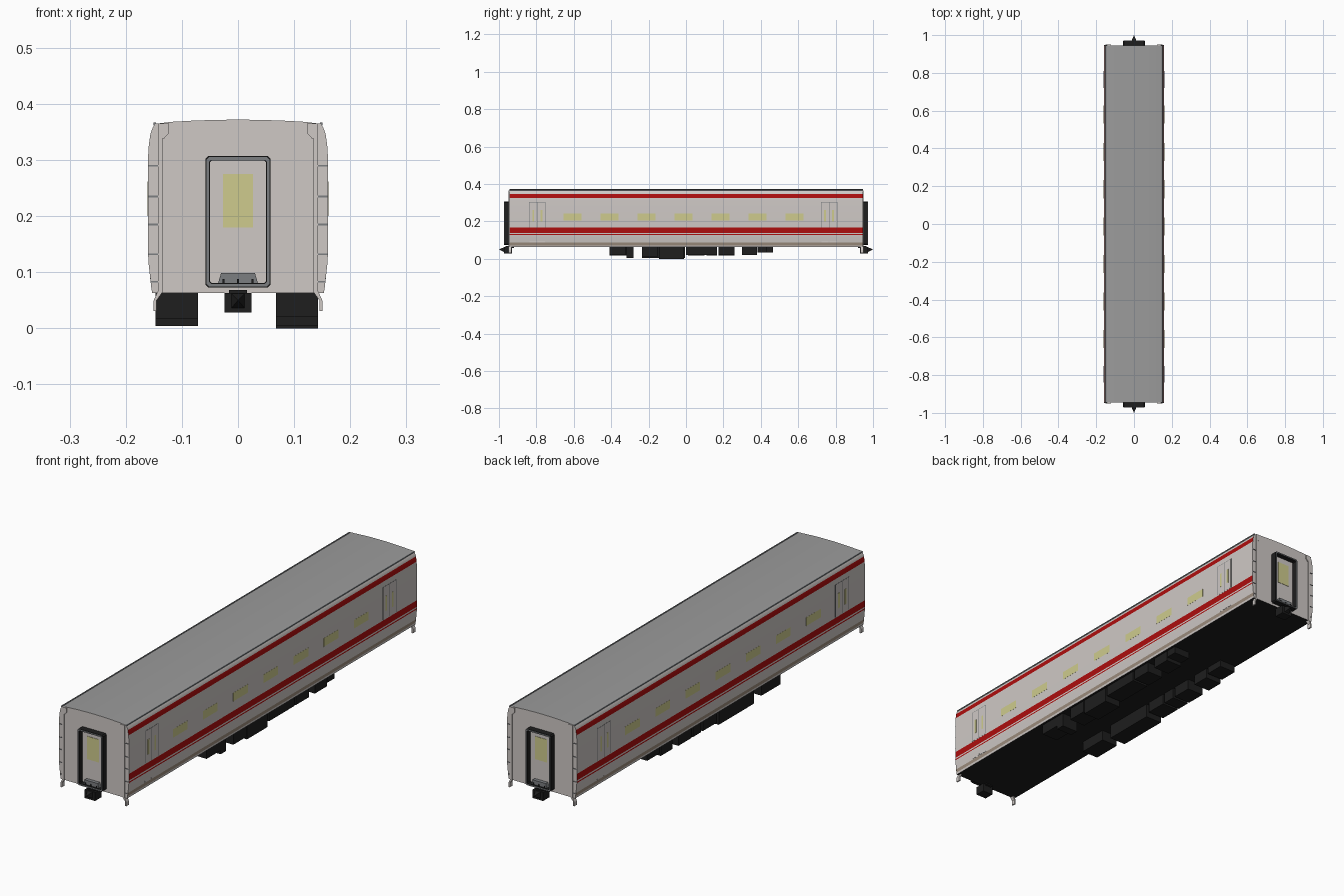
import bpy, bmesh, math
from mathutils import Vector

if "Cube" in bpy.data.objects:
    bpy.data.objects.remove(bpy.data.objects["Cube"])


def material(name, rgb):
    m = bpy.data.materials.new(name)
    m.diffuse_color = (*rgb, 1)
    m.use_nodes = True
    m.node_tree.nodes["Principled BSDF"].inputs["Base Color"].default_value = m.diffuse_color
    return m


BODY = material("light grey paint", (0.62, 0.58, 0.56))
ROOF = material("roof grey", (0.33, 0.33, 0.33))
RED = material("red stripe", (0.42, 0.004, 0.004))
GLASS = material("pale yellow glass", (0.62, 0.60, 0.27))
SKIRT = material("brown skirt", (0.34, 0.27, 0.21))
BLACK = material("black underframe", (0.013, 0.013, 0.013))
TRIM = material("mid grey trim", (0.20, 0.21, 0.22))


def finish(name, bm, *mats):
    bmesh.ops.recalc_face_normals(bm, faces=bm.faces)
    me = bpy.data.meshes.new(name)
    bm.to_mesh(me)
    bm.free()
    for m in mats:
        me.materials.append(m)
    ob = bpy.data.objects.new(name, me)
    bpy.context.collection.objects.link(ob)
    return ob


def add_box(bm, x0, x1, y0, y1, z0, z1):
    vs = bmesh.ops.create_cube(bm, size=1)["verts"]
    for v in vs:
        v.co = Vector((x0 if v.co.x < 0 else x1,
                       y0 if v.co.y < 0 else y1,
                       z0 if v.co.z < 0 else z1))


def boxes(name, mat, items):
    bm = bmesh.new()
    for b in items:
        add_box(bm, *b)
    return finish(name, bm, mat)


def both(a, b, s):
    return tuple(sorted((a * s, b * s)))


def prism(name, mats, pts, y0, y1):
    """Extrude an (x, z) outline along y."""
    bm = bmesh.new()
    f = bm.faces.new([bm.verts.new((x, y0, z)) for x, z in pts])
    new = bmesh.ops.extrude_face_region(bm, geom=[f])["geom"]
    bmesh.ops.translate(bm, vec=(0, y1 - y0, 0),
                        verts=[g for g in new if isinstance(g, bmesh.types.BMVert)])
    return finish(name, bm, *mats)


# Car body: half cross-section with break points at the stripe heights
END = 0.945
half = [(0.153, 0.063), (0.1545, 0.072), (0.156, 0.086), (0.159, 0.112),
        (0.16, 0.128), (0.16, 0.133), (0.16, 0.139), (0.16, 0.166),
        (0.16, 0.310), (0.159, 0.326), (0.156, 0.347), (0.152, 0.358),
        (0.147, 0.3645), (0.12, 0.368), (0.08, 0.3702), (0.04, 0.3716)]
outline = half + [(0, 0.372)] + [(-x, z) for x, z in reversed(half)]
body = prism("car_body", (BODY, ROOF, RED, SKIRT, BLACK), outline, -END, END)
for p in body.data.polygons:
    z, n = p.center.z, p.normal
    if n.z < -0.9:
        p.material_index = 4
    elif n.z > 0.7:
        p.material_index = 1
    elif abs(n.x) > 0.5:
        if 0.128 < z < 0.133 or 0.139 < z < 0.166 or 0.326 < z < 0.347:
            p.material_index = 2
        elif 0.072 < z < 0.086:
            p.material_index = 3
bpy.context.view_layer.objects.active = body
body.select_set(True)
bpy.ops.object.shade_smooth_by_angle(angle=math.radians(22))

# Rain gutters along both roof edges
boxes("roof_gutters", TRIM,
      [(*both(0.146, 0.151, s), -END, END, 0.3615, 0.3665) for s in (1, -1)])

# Side windows, seven on each side
windows = []
for s in (1, -1):
    for i in range(7):
        y = -0.608 + i * 0.198
        windows.append((*both(0.155, 0.1604, s), y - 0.048, y + 0.048, 0.206, 0.241))
boxes("side_windows", GLASS, windows)

# Side doors: two leaves, a thin surround and narrow windows
leaves, surrounds, slits = [], [], []
for s in (1, -1):
    for y0, y1 in ((-0.838, -0.752), (0.722, 0.808)):
        mid = (y0 + y1) / 2
        for a, b in ((y0, mid), (mid, y1)):
            leaves.append((*both(0.155, 0.1606, s), a + 0.002, b - 0.002, 0.168, 0.302))
            leaves.append((*both(0.150, 0.1572, s), a + 0.002, b - 0.002, 0.088, 0.126))
            c = (a + b) / 2
            slits.append((*both(0.155, 0.1612, s), c - 0.005, c + 0.005, 0.20, 0.262))
        for y in (y0, mid, y1):
            surrounds.append((*both(0.155, 0.1604, s), y - 0.0015, y + 0.0015, 0.168, 0.304))
        surrounds.append((*both(0.155, 0.1604, s), y0, y1, 0.302, 0.304))
boxes("side_door_leaves", BODY, leaves)
boxes("side_door_seams", TRIM, surrounds)
boxes("side_door_windows", GLASS, slits)


def ring(name, mat, w, z0, z1, t, y0, y1):
    """Rectangular frame with clipped corners, standing in the xz plane."""
    def loop(d, y, c):
        a, lo, hi = w - d, z0 + d, z1 - d
        pts = [(a - c, lo), (a, lo + c), (a, hi - c), (a - c, hi),
               (c - a, hi), (-a, hi - c), (-a, lo + c), (c - a, lo)]
        return [bm.verts.new((x, y, z)) for x, z in pts]
    bm = bmesh.new()
    loops = [loop(0, y0, .005), loop(0, y1, .005), loop(t, y1, .003), loop(t, y0, .003)]
    for k in range(4):
        A, B = loops[k], loops[(k + 1) % 4]
        for i in range(8):
            j = (i + 1) % 8
            bm.faces.new((A[i], A[j], B[j], B[i]))
    return finish(name, bm, mat)


# Fittings of each end
for s, tag in ((-1, "front"), (1, "back")):
    # Gangway frame, end door and step plate
    ring(tag + "_gangway_frame", BLACK, 0.058, 0.073, 0.307, 0.008, s * 0.94, s * 0.970)
    ring(tag + "_gangway_rim", TRIM, 0.0565, 0.0745, 0.3055, 0.005, s * 0.965, s * 0.972)
    boxes(tag + "_end_door", BODY, [(-0.05, 0.05, *both(0.94, 0.949, s), 0.081, 0.299)])
    boxes(tag + "_end_window", GLASS, [(-0.027, 0.027, *both(0.945, 0.9505, s), 0.18, 0.275)])
    prism(tag + "_step_plate", (TRIM,),
          [(-0.036, 0.079), (0.036, 0.079), (0.030, 0.099), (-0.030, 0.099)],
          s * 0.945, s * 0.964)
    boxes(tag + "_step_brackets", BLACK,
          [(x - 0.002, x + 0.002, *both(0.95, 0.967, s), 0.079, 0.088)
           for x in (-0.026, 0, 0.026)])

    # Coupler: shank, head and pointed nose
    boxes(tag + "_coupler", BLACK,
          [(-0.016, 0.016, *both(0.92, 0.965, s), 0.058, 0.068),
           (-0.024, 0.024, *both(0.93, 0.972, s), 0.028, 0.063)])
    bm = bmesh.new()
    base = [bm.verts.new((x, s * 0.972, z)) for x, z in
            ((-0.012, 0.036), (0.012, 0.036), (0.012, 0.062), (-0.012, 0.062))]
    tip = bm.verts.new((0, s, 0.05))
    bm.faces.new(base)
    for i in range(4):
        bm.faces.new((base[i], base[(i + 1) % 4], tip))
    finish(tag + "_coupler_nose", bm, BLACK)

    # Corner posts that kink outward below the floor, with rungs
    rungs = []
    for q in (1, -1):
        x = [q * v for v in (0.123, 0.131, 0.138, 0.144, 0.149, 0.155, 0.148, 0.151)]
        prism(tag + "_corner_post", (BODY,),
              [(x[0], 0.365), (x[0], 0.348), (x[1], 0.340), (x[1], 0.338),
               (q * 0.135, 0.338), (q * 0.135, 0.064), (q * 0.145, 0.050), (q * 0.145, 0.031),
               (q * 0.151, 0.031), (q * 0.151, 0.048), (q * 0.143, 0.066), (q * 0.143, 0.365)],
              s * 0.932, s * 0.949)
        for z in (0.083, 0.132, 0.185, 0.235, 0.290):
            rungs.append((*both(0.141, 0.1595 if z > 0.1 else 0.155, q),
                          *both(0.94, 0.947, s), z - 0.0015, z + 0.0015))
    boxes(tag + "_corner_rungs", TRIM, rungs)

# Underfloor equipment boxes: (y start, y end, bottom z)
right = [(-0.41, -0.32, 0.020), (-0.318, -0.282, 0.004), (-0.235, -0.15, 0.012),
         (-0.145, -0.01, 0.0), (0.0, 0.165, 0.020), (0.175, 0.26, 0.020),
         (0.30, 0.38, 0.020), (0.382, 0.43, 0.034)]
left = [(-0.41, -0.285, 0.018), (-0.235, -0.005, 0.004), (0.01, 0.10, 0.018),
        (0.11, 0.165, 0.018), (0.175, 0.26, 0.018), (0.30, 0.375, 0.020),
        (0.385, 0.465, 0.034)]
boxes("right_equipment", BLACK, [(0.068, 0.143, a, b, z, 0.066) for a, b, z in right])
boxes("left_equipment", BLACK, [(-0.147, -0.071, a, b, z, 0.066) for a, b, z in left])
